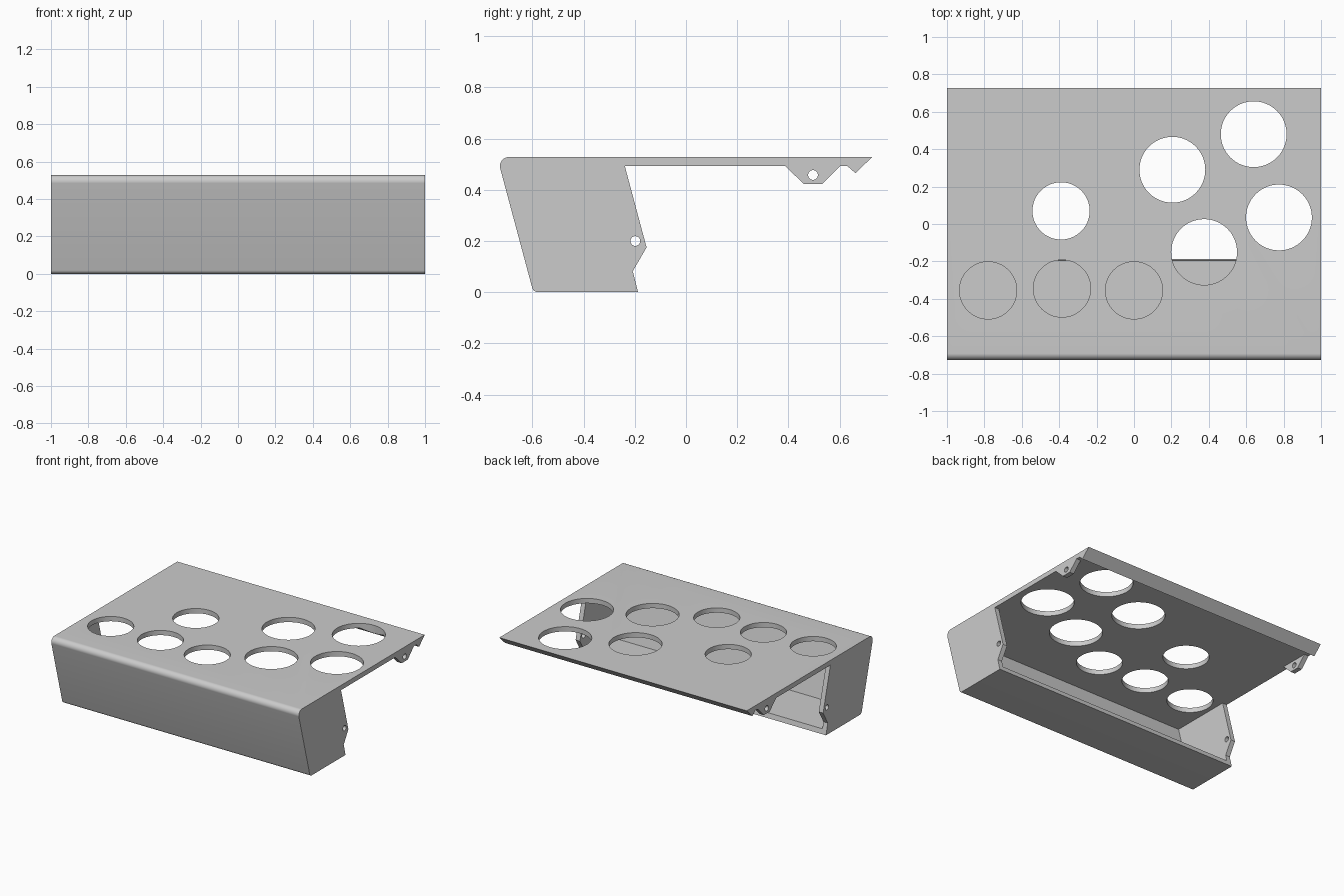
import bpy, bmesh, math
from mathutils import Vector

cube = bpy.data.objects.get("Cube")
if cube:
    bpy.data.objects.remove(cube, do_unlink=True)

TOP, WALL = 0.528, 0.035
SLOPE = math.tan(math.radians(15))
NOSE = -0.7376

grey = bpy.data.materials.new("light grey")
grey.use_nodes = True
grey.diffuse_color = (0.6, 0.6, 0.6, 1)
grey.node_tree.nodes["Principled BSDF"].inputs["Base Color"].default_value = (0.6, 0.6, 0.6, 1)


def front_y(z, inset=0.0):
    """Position of the sloping front at height z."""
    return NOSE + SLOPE * (TOP - z) + inset / math.cos(math.radians(15))


def fillet(before, corner, after, radius, steps=8):
    """Round one corner of a profile."""
    c = Vector(corner)
    a, b = (Vector(before) - c).normalized(), (Vector(after) - c).normalized()
    half = a.angle(b) / 2
    centre = c + (a + b).normalized() * radius / math.sin(half)
    start = c + a * radius / math.tan(half) - centre
    end = c + b * radius / math.tan(half) - centre
    return [tuple(centre + start.lerp(end, i / steps).normalized() * radius)
            for i in range(steps + 1)]


def extrude(name, profile, half_width):
    """Extrude a (y, z) profile along x."""
    bm = bmesh.new()
    face = bm.faces.new([bm.verts.new((-half_width, y, z)) for y, z in profile])
    out = bmesh.ops.extrude_face_region(bm, geom=[face])
    verts = [g for g in out["geom"] if isinstance(g, bmesh.types.BMVert)]
    bmesh.ops.translate(bm, verts=verts, vec=(2 * half_width, 0, 0))
    bmesh.ops.recalc_face_normals(bm, faces=bm.faces)
    mesh = bpy.data.meshes.new(name)
    bm.to_mesh(mesh)
    bm.free()
    mesh.materials.append(grey)
    obj = bpy.data.objects.new(name, mesh)
    bpy.context.collection.objects.link(obj)
    return obj


def drill(name, location, radius, depth, rotation=(0, 0, 0)):
    bpy.ops.mesh.primitive_cylinder_add(vertices=64, radius=radius, depth=depth,
                                        location=location, rotation=rotation)
    obj = bpy.context.object
    obj.name = name
    obj.data.materials.append(grey)
    return obj


# Side outline: rounded front, notched side wall, tab and rear lip
top_front, low_front = (NOSE, TOP), (front_y(0), 0)
under = TOP - WALL
outline = fillet((0.7, TOP), top_front, low_front, 0.035)
outline += fillet(top_front, low_front, (-0.2, 0), 0.025)
outline += [(-0.187, 0), (-0.208, 0.082), (-0.154, 0.175), (-0.239, under),
            (0.387, under), (0.461, 0.422), (0.531, 0.422), (0.602, under),
            (0.63, under), (0.662, 0.465), (0.727, TOP)]
panel = extrude("console_panel", outline, 1.0)

# Hollow that leaves the sheet walls
cutters = [extrude("cavity_cutter", [
    (front_y(under, WALL), under), (front_y(WALL, WALL), WALL),
    (0.615, WALL), (0.615, under)], 1.0 - WALL)]

# Round openings in the top
small, large = 0.153, 0.176
for x, y, r in [(-0.39, 0.07, small), (-0.78, -0.355, small),
                (-0.385, -0.345, small), (0, -0.355, small),
                (0.205, 0.29, large), (0.64, 0.48, large),
                (0.775, 0.035, large), (0.375, -0.15, large)]:
    cutters.append(drill("opening_cutter", (x, y, TOP), r, 0.12))

# Pivot holes through side walls and tabs
for y, z in [(-0.198, 0.2), (0.496, 0.458)]:
    cutters.append(drill("pivot_cutter", (0, y, z), 0.019, 2.2, (0, math.pi / 2, 0)))

for cutter in cutters:
    cutter.hide_render = True
    mod = panel.modifiers.new("cut", "BOOLEAN")
    mod.operation, mod.solver, mod.object = "DIFFERENCE", "EXACT", cutter

# Bake the cuts and drop the cutters
bpy.context.view_layer.update()
graph = bpy.context.evaluated_depsgraph_get()
cut_mesh = bpy.data.meshes.new_from_object(panel.evaluated_get(graph))
panel.modifiers.clear()
panel.data = cut_mesh
for cutter in cutters:
    bpy.data.objects.remove(cutter, do_unlink=True)

bpy.ops.object.select_all(action="DESELECT")
panel.select_set(True)
bpy.context.view_layer.objects.active = panel
bpy.ops.object.shade_smooth_by_angle(angle=math.radians(30))
